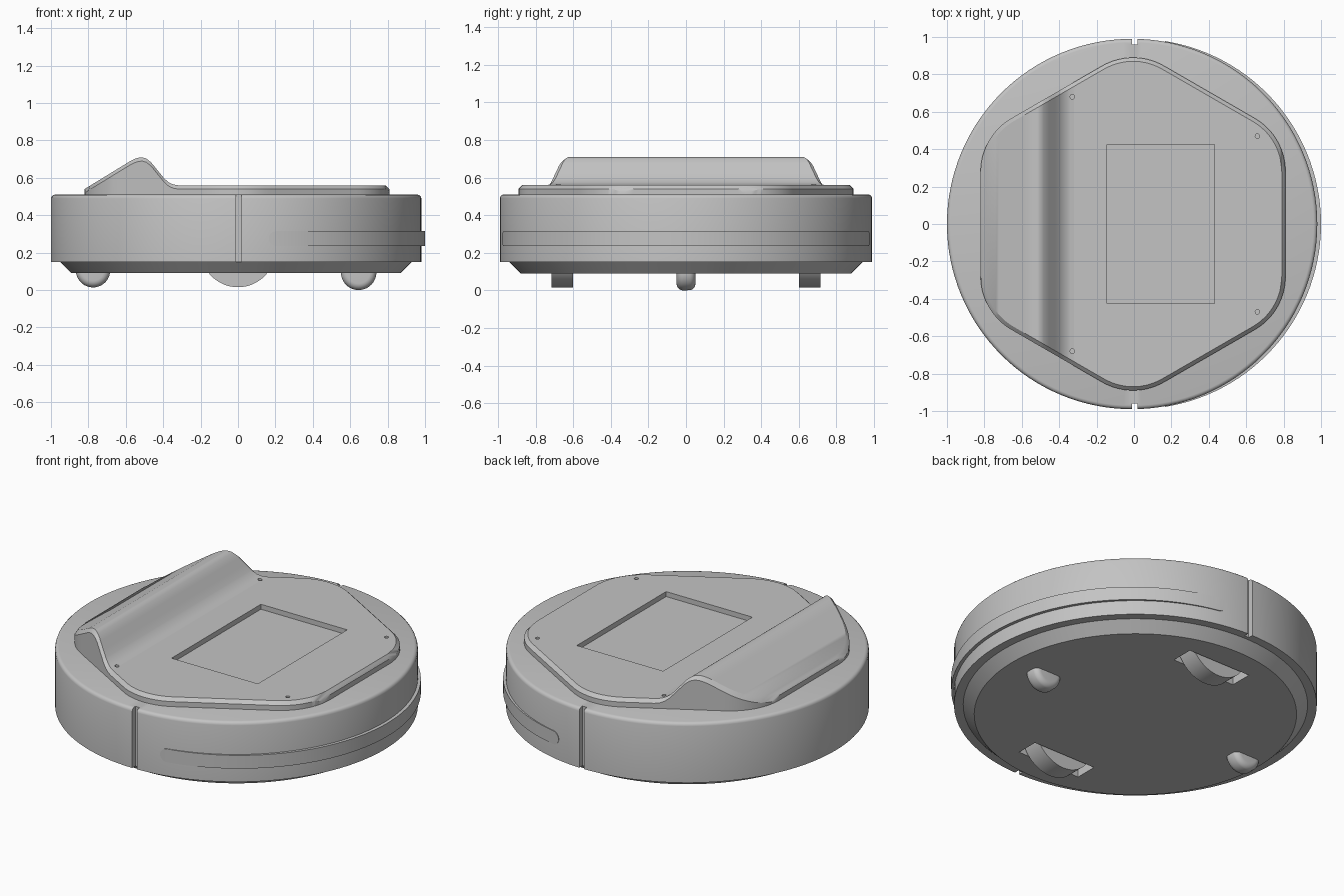
import bpy, bmesh, math
from mathutils import Matrix, Vector

if "Cube" in bpy.data.objects:
    bpy.data.objects.remove(bpy.data.objects["Cube"])

grey = bpy.data.materials.new("plain_grey")
grey.use_nodes = True
grey.diffuse_color = (0.55, 0.55, 0.55, 1)
grey.node_tree.nodes["Principled BSDF"].inputs["Base Color"].default_value = (0.55, 0.55, 0.55, 1)


def make(name, bm):
    """Turn a bmesh into an object."""
    bmesh.ops.recalc_face_normals(bm, faces=bm.faces)
    mesh = bpy.data.meshes.new(name)
    bm.to_mesh(mesh)
    bm.free()
    mesh.materials.append(grey)
    obj = bpy.data.objects.new(name, mesh)
    bpy.context.collection.objects.link(obj)
    return obj


def lathe(name, profile, centre, steps=128, turn=Matrix()):
    """Spin a radius/height profile about z."""
    bm = bmesh.new()
    verts = [bm.verts.new((r, 0, z)) for r, z in profile]
    edges = [bm.edges.new(pair) for pair in zip(verts, verts[1:])]
    bmesh.ops.spin(bm, geom=verts + edges, cent=(0, 0, 0), axis=(0, 0, 1),
                   angle=math.tau, steps=steps, use_duplicate=False)
    bmesh.ops.remove_doubles(bm, verts=bm.verts, dist=0.0001)
    bm.transform(Matrix.Translation(centre) @ turn)
    return make(name, bm)


def prism(name, outline, start, vector):
    """Extrude a flat outline of 3D points along a vector."""
    bm = bmesh.new()
    face = bm.faces.new([bm.verts.new(Vector(start) + Vector(p)) for p in outline])
    ext = bmesh.ops.extrude_face_region(bm, geom=[face])
    moved = [v for v in ext["geom"] if isinstance(v, bmesh.types.BMVert)]
    bmesh.ops.translate(bm, verts=moved, vec=vector)
    return make(name, bm)


def box(name, x0, x1, y0, y1, z0, z1):
    outline = [(x0, y0, 0), (x1, y0, 0), (x1, y1, 0), (x0, y1, 0)]
    return prism(name, outline, (0, 0, z0), (0, 0, z1 - z0))


def boolean(obj, cutter, operation="DIFFERENCE"):
    mod = obj.modifiers.new("cut", "BOOLEAN")
    mod.operation, mod.object, mod.solver = operation, cutter, "EXACT"
    bpy.context.view_layer.objects.active = obj
    bpy.ops.object.modifier_apply(modifier=mod.name)
    bpy.data.objects.remove(cutter)


def smooth(obj, angle=30):
    bpy.ops.object.select_all(action="DESELECT")
    obj.select_set(True)
    bpy.context.view_layer.objects.active = obj
    bpy.ops.object.shade_smooth_by_angle(angle=math.radians(angle))


CX = -0.01

# Round body and chamfered underside
body = lathe("body", [(0, 0.15), (0.99, 0.15), (0.99, 0.49), (0.987, 0.5),
                      (0.98, 0.507), (0.97, 0.51), (0, 0.51)], (CX, 0, 0))
chassis = lathe("chassis", [(0, 0.09), (0.88, 0.09), (0.94, 0.15),
                            (0.94, 0.16), (0, 0.16)], (CX, 0, 0))

# Vertical seams front and back, wheel wells below
for s in (-1, 1):
    y0, y1 = sorted((s * 0.96, s * 1.1))
    boolean(body, box("seam_cutter", -0.012, 0.018, y0, y1, 0.1, 0.6))
    y0, y1 = sorted((s * 0.59, s * 0.725))
    boolean(chassis, box("well_cutter", -0.21, 0.21, y0, y1, 0, 0.3))

# Bumper strip with round ends
strip = lathe("bumper_strip", [(0, 0.2), (0.99, 0.2), (0.99, 0.35), (0, 0.35)], (0.01, 0, 0))
arc = [math.radians(90 + 180 * i / 12) for i in range(13)]
outline = [(0.205 + 0.04 * math.cos(a), 0, 0.275 + 0.04 * math.sin(a)) for a in arc]
outline += [(1.2, 0, 0.235), (1.2, 0, 0.315)]
boolean(strip, prism("strip_cutter", outline, (0, -1.2, 0), (0, 2.4, 0)), "INTERSECT")

# Lid: rounded hexagon with a raised ridge, lofted from slices along x
RIDGE = [(-0.82, 0.54), (-0.575, 0.69), (-0.55, 0.702), (-0.53, 0.708), (-0.51, 0.709),
         (-0.49, 0.703), (-0.465, 0.683), (-0.395, 0.597), (-0.37, 0.575),
         (-0.345, 0.564), (-0.32, 0.56), (0.79, 0.56), (0.81, 0.54)]
LX, CORE = -0.005, 0.485


def height(x):
    for (xa, za), (xb, zb) in zip(RIDGE, RIDGE[1:]):
        if x <= xb:
            return za + (zb - za) * max(x - xa, 0) / (xb - xa)
    return RIDGE[-1][1]


def half_width(x, r):
    """Half depth of a hexagon grown by a corner radius r."""
    x = min(abs(x - LX), CORE + r)
    if x < r / 2:
        return CORE / math.cos(math.pi / 6) + math.sqrt(r * r - x * x)
    if x > CORE + r / 2:
        return CORE * math.tan(math.pi / 6) + math.sqrt(max(r * r - (x - CORE) ** 2, 0))
    return (CORE + r) / math.cos(math.pi / 6) - x * math.tan(math.pi / 6)


xs = {round(LX - 0.815 * math.cos(math.pi * i / 70), 4) for i in range(71)}
xs = sorted(xs | {x for x, z in RIDGE})
bm = bmesh.new()
rows = []
for x in xs:
    w, wi, h = half_width(x, 0.33), half_width(x, 0.31), height(x)
    wi = min(wi, w - 0.002)
    side = [(w, 0.5), (w, max(h - 0.02, 0.52)), (wi, h)]
    ring = [(-y, z) for y, z in side] + [(y, z) for y, z in reversed(side)]
    rows.append([bm.verts.new((x, y, z)) for y, z in ring])
for a, b in zip(rows, rows[1:]):
    for i in range(6):
        j = (i + 1) % 6
        bm.faces.new((a[i], a[j], b[j], b[i]))
bm.faces.new(rows[0])
bm.faces.new(rows[-1])
lid = make("lid", bm)

# Display recess and screw holes in the lid
boolean(lid, box("recess_cutter", -0.145, 0.43, -0.425, 0.425, 0.53, 0.7))
for x, y, z in ((-0.33, 0.68, 0.545), (0.66, 0.47, 0.54)):
    for s in (-1, 1):
        hole = lathe("hole_cutter", [(0, 0), (0.012, 0), (0.012, 0.2), (0, 0.2)],
                     (x, s * y, z), 16)
        boolean(lid, hole)

# Drive wheels
flat = Matrix.Rotation(math.pi / 2, 4, "X")
wheels = []
for s, side in ((-1, "front"), (1, "back")):
    wheels.append(lathe(side + "_drive_wheel", [(0, -0.057), (0.2, -0.057), (0.2, 0.057), (0, 0.057)],
                        (0, s * 0.658, 0.215), 64, flat))

# Small rounded casters
for name, x, r, z in (("left_caster", 0.645, 0.095, 0.095), ("right_caster", -0.775, 0.092, 0.106)):
    rim = [math.radians(-90 + 15 * i) for i in range(13)]
    soft = [(r - 0.035 + 0.035 * math.cos(a),
             math.copysign(0.015, a) + 0.035 * math.sin(a)) for a in rim]
    wheels.append(lathe(name, [(0, -0.05)] + soft + [(0, 0.05)], (x, 0, z), 48, flat))

for obj in [body, chassis, strip, lid] + wheels:
    smooth(obj)
